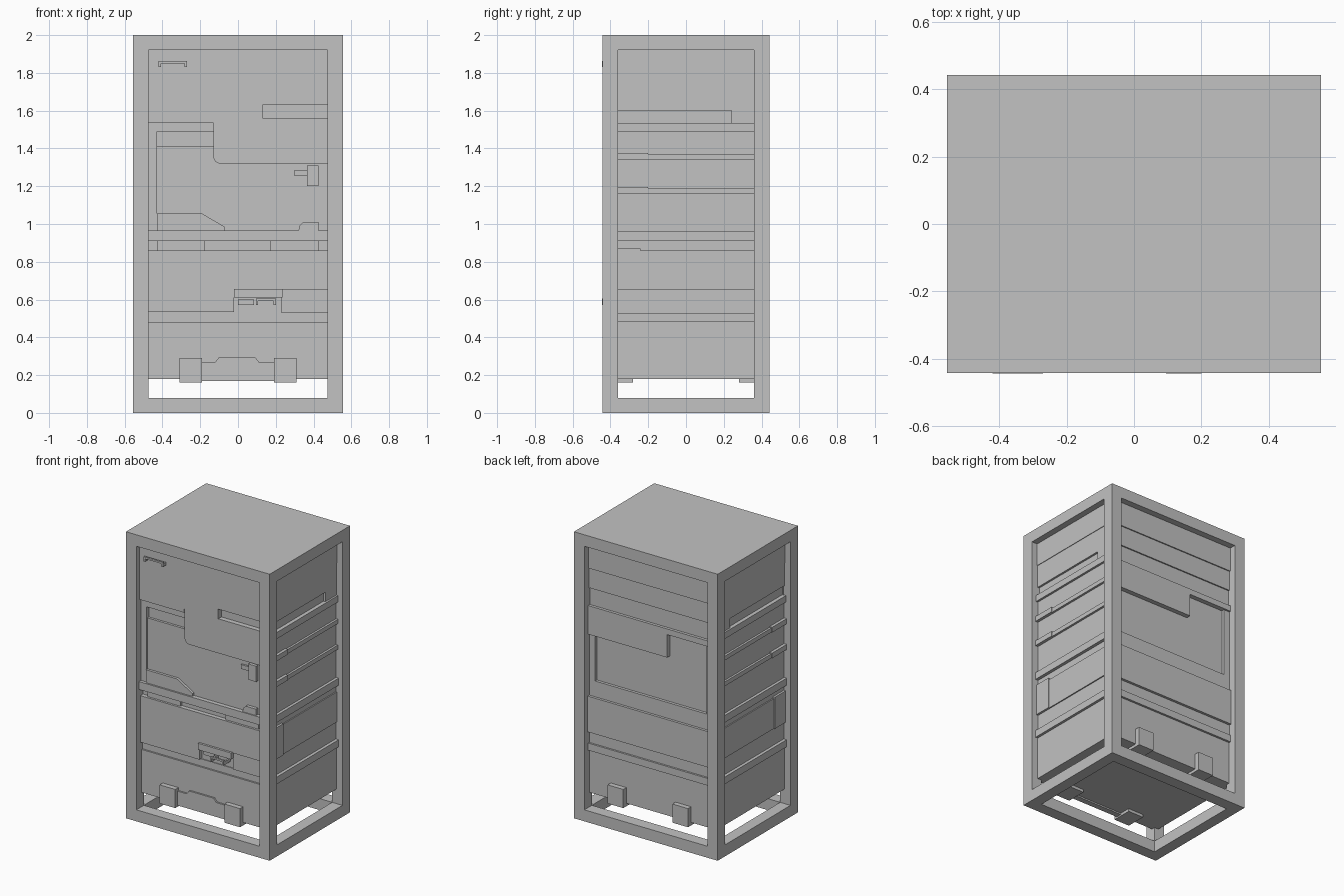
import bpy, bmesh

cube = bpy.data.objects.get("Cube")
if cube:
    bpy.data.objects.remove(cube, do_unlink=True)

grey = bpy.data.materials.new("plain_grey")
grey.use_nodes = True
grey.diffuse_color = (0.54, 0.54, 0.54, 1)
grey.node_tree.nodes["Principled BSDF"].inputs["Base Color"].default_value = grey.diffuse_color

W, D, H = 0.555, 0.443, 2.0     # half width, half depth, height
PX, PY, T = 0.475, 0.36, 0.08   # frame opening limits and rail height
CX, CY = 0.493, 0.368           # core half sizes
BASE = 0.18                     # underside of the body
E = 0.5                         # panel ends, tucked behind the posts


def prism(name, outline, y0, y1):
    """Extrude an x-z outline along y."""
    bm = bmesh.new()
    face = bm.faces.new([bm.verts.new((x, y0, z)) for x, z in outline])
    ext = bmesh.ops.extrude_face_region(bm, geom=[face])
    moved = [v for v in ext["geom"] if isinstance(v, bmesh.types.BMVert)]
    bmesh.ops.translate(bm, verts=moved, vec=(0, y1 - y0, 0))
    bmesh.ops.recalc_face_normals(bm, faces=bm.faces)
    mesh = bpy.data.meshes.new(name)
    bm.to_mesh(mesh)
    bm.free()
    mesh.materials.append(grey)
    obj = bpy.data.objects.new(name, mesh)
    bpy.context.collection.objects.link(obj)
    return obj


def box(name, x0, x1, y0, y1, z0, z1):
    return prism(name, [(x0, z0), (x1, z0), (x1, z1), (x0, z1)], y0, y1)


def front(name, outline, depth):
    """Panel on the front, its face set back by depth from the frame."""
    return prism(name, outline, -CY + 0.01, -D + depth)


def front_box(name, x0, x1, z0, z1, depth):
    return box(name, x0, x1, -D + depth, -CY + 0.01, z0, z1)


def back_box(name, x0, x1, z0, z1, depth):
    return box(name, x0, x1, CY - 0.01, D - depth, z0, z1)


def handle(name, x0, x1, z0, z1):
    """Pull handle: a bar on two legs."""
    t = 0.012
    box(name + "_bar", x0, x1, -D - 0.001, -D + 0.012, z1 - t, z1)
    for tag, x in (("right", x0), ("left", x1 - t)):
        box(name + "_leg_" + tag, x, x + t, -D - 0.001, -CY + 0.01, z0, z1 - t)


# Outer frame: solid top, four posts, open bottom ring
box("frame_top", -W, W, -D, D, H - T, H)
for sy, fb in ((-1, "front"), (1, "back")):
    ya, yb = sorted((sy * PY, sy * D))
    box(fb + "_bottom_rail", -W, W, ya, yb, 0, T)
    for sx, lr in ((-1, "right"), (1, "left")):
        xa, xb = sorted((sx * PX, sx * W))
        box(fb + "_" + lr + "_post", xa, xb, ya, yb, T, H - T)
for sx, lr in ((-1, "right"), (1, "left")):
    xa, xb = sorted((sx * PX, sx * W))
    box(lr + "_bottom_rail", xa, xb, -PY, PY, 0, T)

# Inner body core
box("body_core", -CX, CX, -CY, CY, BASE, H - T)

# Side panels and ribs: bottom, top, outer x; the same on both sides
side_layers = [
    (BASE, 0.48, 0.507), (0.48, 0.53, 0.525), (0.53, 0.65, 0.503),
    (0.65, 0.86, 0.511), (0.86, 0.91, 0.503), (0.91, 0.96, 0.525),
    (0.96, 1.16, 0.505), (1.16, 1.19, 0.52), (1.19, 1.34, 0.505),
    (1.34, 1.37, 0.52), (1.37, 1.49, 0.505), (1.49, 1.535, 0.52),
    (1.6, 1.76, 0.507), (1.76, H - T, 0.511)]
for s, lr in ((-1, "right"), (1, "left")):
    def side_box(name, x, y0, y1, z0, z1):
        xa, xb = sorted((s * (CX - 0.01), s * x))
        box(lr + "_" + name, xa, xb, y0, y1, z0, z1)
    for z0, z1, x in side_layers:
        side_box("side_panel", x, -0.38, 0.38, z0, z1)
    side_box("pocket_end", 0.507, 0.24, 0.38, 1.535, 1.6)
    side_box("side_cover", 0.518, -0.38, -0.24, 0.65, 0.87)
    for z in (1.16, 1.34):
        side_box("rib_sleeve", 0.526, -0.38, -0.2, z, z + 0.036)

# Front: stepped upper panel, middle panel and the shallow bay with its slot
front("front_upper_panel", [(-E, 1.92), (-E, 1.535), (-0.13, 1.535), (-0.13, 1.56),
                            (0.13, 1.56), (0.13, 1.63), (E, 1.63), (E, 1.92)], 0.035)
front("front_middle_panel", [(-0.13, 1.56), (-0.13, 1.35), (-0.12, 1.33),
                             (-0.1, 1.32), (E, 1.32), (E, 1.56)], 0.04)
front("bay_rim", [(-E, 0.96), (-0.43, 0.96), (-0.43, 1.49), (-0.13, 1.49),
                  (-0.13, 1.535), (-E, 1.535)], 0.05)
front_box("bay_panel", -0.43, E, 0.96, 1.41, 0.058)
front_box("latch_body", 0.365, 0.425, 1.2, 1.31, 0.035)
front_box("latch_peg", 0.3, 0.365, 1.255, 1.285, 0.045)
front("bay_ramp", [(-0.43, 0.96), (-0.43, 1.055), (-0.19, 1.055),
                   (-0.07, 0.985), (-0.07, 0.96)], 0.04)
front("bay_stop", [(0.32, 0.96), (0.325, 0.99), (0.345, 1.01),
                   (0.425, 1.01), (0.425, 0.96)], 0.035)
front_box("front_ledge", -E, E, 0.91, 0.965, 0.028)
for x0, x1 in ((-0.43, -0.175), (0.17, 0.425)):
    front_box("ledge_block", x0, x1, 0.86, 0.91, 0.06)

# Front: lower panels around the control pocket
front("front_lower_panel", [(-E, 0.86), (-E, 0.535), (-0.02, 0.535), (-0.02, 0.65),
                            (0.23, 0.65), (E, 0.65), (E, 0.86)], 0.045)
front_box("front_side_step", 0.23, E, 0.53, 0.65, 0.057)
front_box("pocket_lid", -0.02, 0.235, 0.61, 0.655, 0.03)
front_box("pocket_plate", 0.0, 0.085, 0.57, 0.6, 0.06)
front_box("front_rib", -E, E, 0.48, 0.53, 0.069)
front_box("front_base_panel", -E, E, BASE, 0.48, 0.057)
front("bumper_plate", [(-0.2, 0.17), (-0.2, 0.27), (-0.12, 0.27), (-0.1, 0.295),
                       (0.09, 0.295), (0.11, 0.27), (0.2, 0.27), (0.2, 0.17)], 0.045)
handle("upper_handle", -0.42, -0.27, 1.83, 1.862)
handle("pocket_handle", 0.095, 0.2, 0.57, 0.605)

# Back: slats, stepped panel, framed bay and lower bands
for z0, z1, d in ((1.75, 1.92, 0.045), (1.61, 1.75, 0.053), (1.49, 1.61, 0.062),
                  (0.86, 0.97, 0.055), (0.61, 0.86, 0.037), (0.53, 0.61, 0.055),
                  (0.48, 0.53, 0.042), (BASE, 0.48, 0.057)):
    back_box("back_slat", -E, E, z0, z1, d)
back_box("back_step_panel", -0.135, E, 1.29, 1.49, 0.042)
back_box("back_step_bar", -E, -0.135, 1.45, 1.49, 0.042)
for x0, x1 in ((-E, -0.43), (0.43, E)):
    back_box("back_bay_rim", x0, x1, 0.97, 1.45, 0.055)

# Feet blocks clipped over the lower edge, front and back
for sy, fb in ((-1, "front"), (1, "back")):
    for sx, lr in ((-1, "right"), (1, "left")):
        xa, xb = sorted((sx * 0.19, sx * 0.31))
        ya, yb = sorted((sy * 0.28, sy * (D - 0.022)))
        box(fb + "_" + lr + "_foot", xa, xb, ya, yb, 0.16, 0.29)
